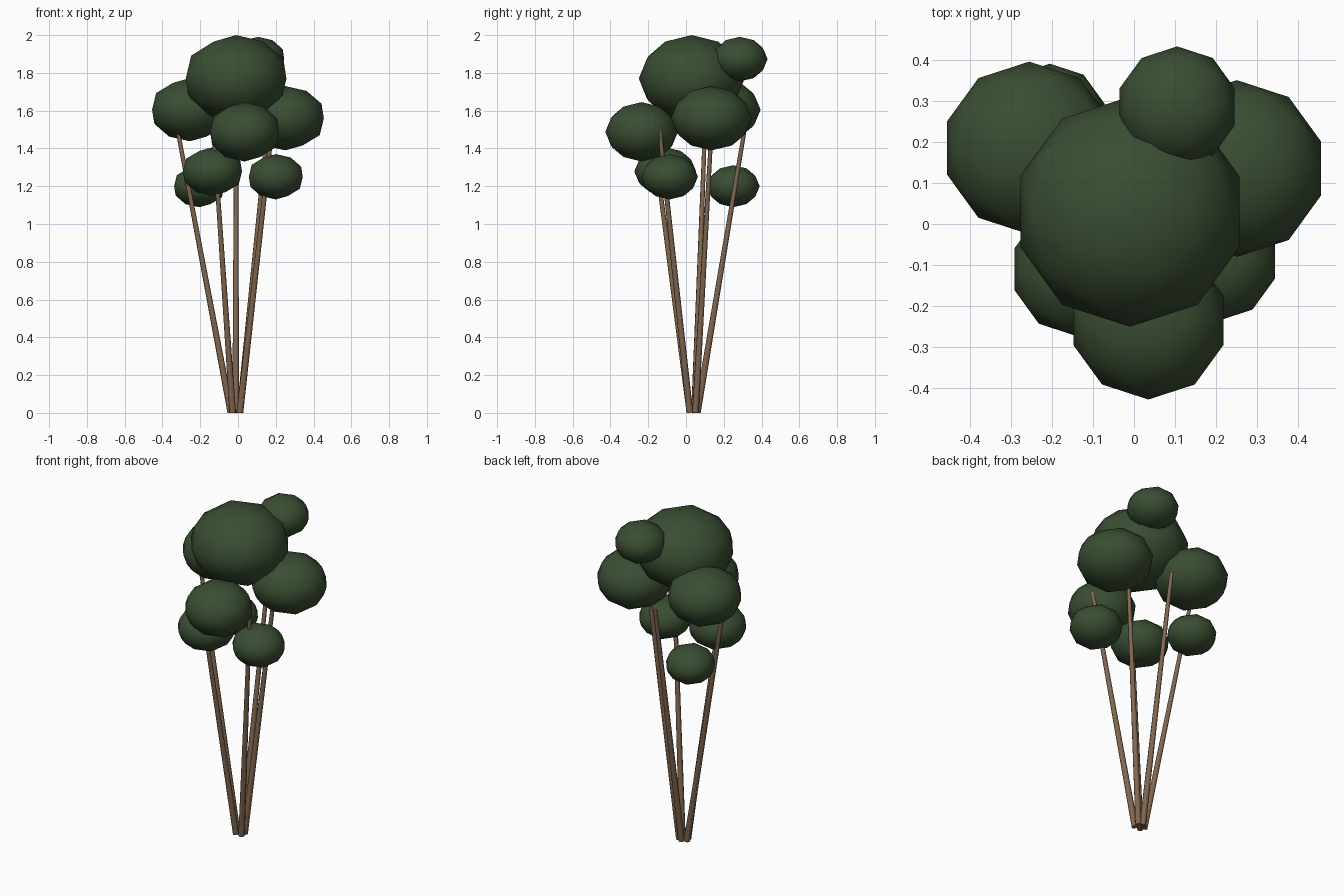
import bpy
from mathutils import Vector

cube = bpy.data.objects.get("Cube")
if cube:
    bpy.data.objects.remove(cube, do_unlink=True)


def make_material(name, rgb):
    mat = bpy.data.materials.new(name)
    mat.use_nodes = True
    mat.diffuse_color = (*rgb, 1)
    mat.node_tree.nodes["Principled BSDF"].inputs["Base Color"].default_value = (*rgb, 1)
    return mat


leaf_green = make_material("leaf_green", (0.042, 0.075, 0.032))
bark_brown = make_material("bark_brown", (0.22, 0.135, 0.08))


def foliage(name, center, radius, height):
    # Flattened low-poly ball
    bpy.ops.mesh.primitive_ico_sphere_add(subdivisions=2, radius=1, location=center)
    ob = bpy.context.object
    ob.name = name
    ob.scale = (radius, radius, height)
    ob.data.materials.append(leaf_green)
    bpy.ops.object.shade_smooth()


def trunk(name, foot, tip):
    # Thin tapered stem running from the shared base to its tip
    a, b = Vector(foot), Vector(tip)
    bpy.ops.mesh.primitive_cone_add(vertices=8, radius1=0.018, radius2=0.011,
                                    depth=(b - a).length, location=(a + b) / 2)
    ob = bpy.context.object
    ob.name = name
    ob.rotation_euler = (b - a).to_track_quat("Z", "Y").to_euler()
    ob.data.materials.append(bark_brown)
    bpy.ops.object.shade_smooth_by_angle(angle=0.9)


# Foliage clumps: center, radius, half height
foliage("crown_foliage", (-0.01, 0.03, 1.77), 0.28, 0.23)
foliage("upper_right_foliage", (-0.255, 0.185, 1.605), 0.21, 0.167)
foliage("upper_left_foliage", (0.25, 0.135, 1.56), 0.215, 0.17)
foliage("front_foliage", (0.035, -0.235, 1.488), 0.192, 0.157)
foliage("top_back_foliage", (0.105, 0.285, 1.873), 0.147, 0.118)
foliage("lower_right_foliage", (-0.135, -0.11, 1.278), 0.164, 0.128)
foliage("lower_left_foliage", (0.2, -0.087, 1.25), 0.15, 0.12)
foliage("lower_back_foliage", (-0.205, 0.25, 1.2), 0.14, 0.111)

# Stems fanning out from one base
trunk("right_trunk", (-0.038, 0.045, 0.002), (-0.32, 0.1, 1.5))
trunk("back_trunk", (-0.012, 0.06, 0.002), (-0.01, 0.31, 1.5))
trunk("front_right_trunk", (-0.028, 0.02, 0.002), (-0.13, -0.18, 1.5))
trunk("front_left_trunk", (0.01, 0.02, 0.002), (0.18, -0.14, 1.5))
trunk("left_trunk", (0.01, 0.05, 0.002), (0.155, 0.135, 1.5))
